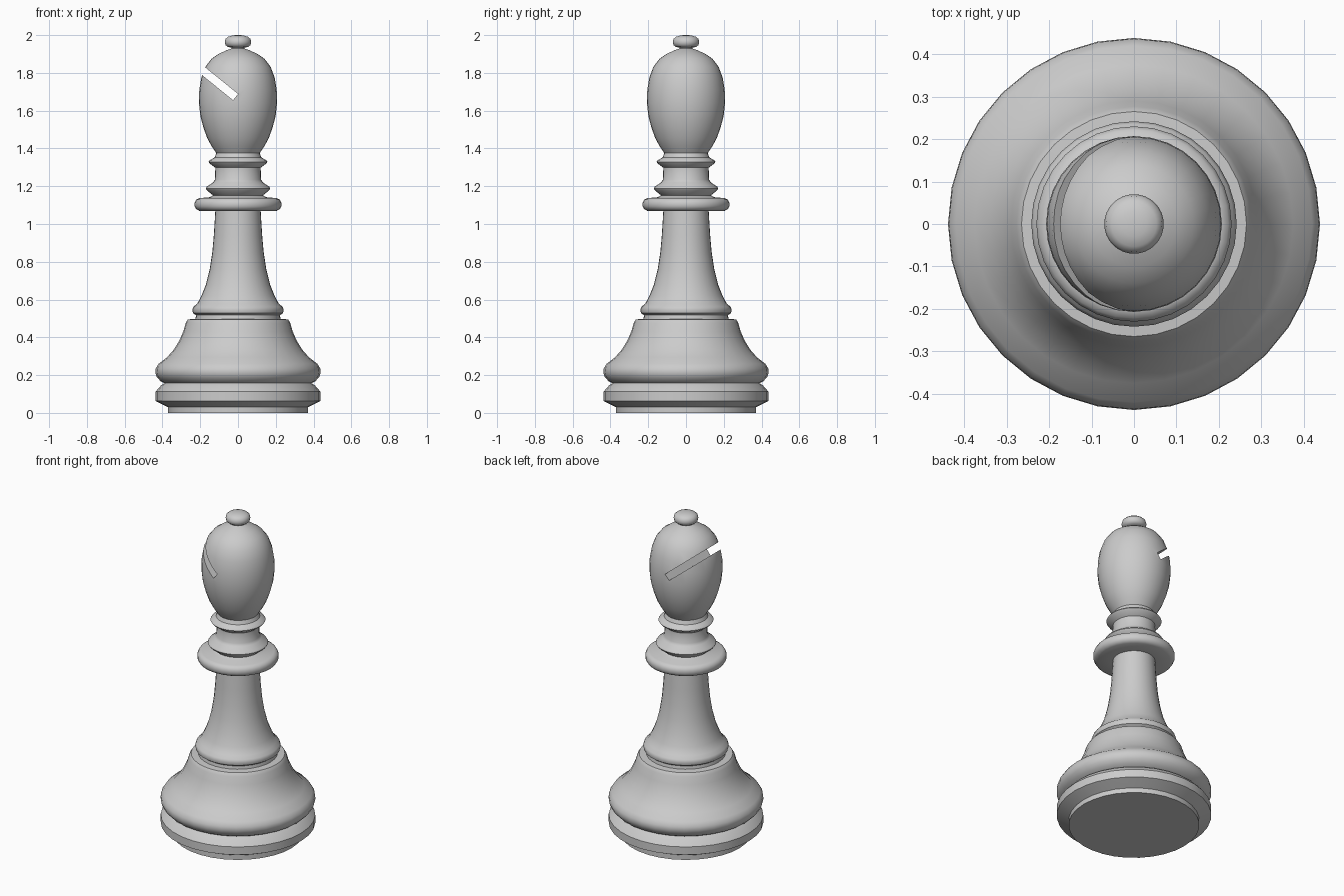
import bpy, bmesh, math

if "Cube" in bpy.data.objects:
    bpy.data.objects.remove(bpy.data.objects["Cube"])

SIDES = 32


def lathe(name, profile, cap_bottom=False, cap_top=False):
    """Turn a (radius, height) profile around the z axis."""
    bm = bmesh.new()
    rings = []
    for r, z in profile:
        rings.append([bm.verts.new((r * math.cos(2 * math.pi * i / SIDES),
                                    r * math.sin(2 * math.pi * i / SIDES), z))
                      for i in range(SIDES)])
    for a, b in zip(rings, rings[1:]):
        for i in range(SIDES):
            j = (i + 1) % SIDES
            bm.faces.new((a[i], a[j], b[j], b[i]))
    if cap_bottom:
        bm.faces.new(rings[0][::-1])
    if cap_top:
        bm.faces.new(rings[-1])
    mesh = bpy.data.meshes.new(name)
    bm.to_mesh(mesh)
    bm.free()
    obj = bpy.data.objects.new(name, mesh)
    bpy.context.collection.objects.link(obj)
    return obj


def activate(obj):
    bpy.ops.object.select_all(action='DESELECT')
    obj.select_set(True)
    bpy.context.view_layer.objects.active = obj


# Stepped foot and flared base
base = lathe("base", [
    (0.37, 0), (0.37, 0.03), (0.425, 0.057), (0.437, 0.063), (0.437, 0.112),
    (0.408, 0.145), (0.39, 0.157), (0.41, 0.168), (0.43, 0.19), (0.438, 0.212),
    (0.436, 0.235), (0.42, 0.26), (0.375, 0.295), (0.34, 0.335),
    (0.312, 0.38), (0.29, 0.43), (0.277, 0.475), (0.27, 0.488),
    (0.265, 0.495), (0.225, 0.498)], cap_bottom=True)

# Ringed stem
stem = lathe("stem", [
    (0.225, 0.498), (0.222, 0.517), (0.238, 0.528), (0.242, 0.545),
    (0.236, 0.562), (0.216, 0.578), (0.194, 0.62), (0.17, 0.68), (0.15, 0.76),
    (0.136, 0.85), (0.128, 0.94), (0.12, 1.07)])

# Wide disc and two narrow collars
collars = lathe("collars", [
    (0.12, 1.07), (0.205, 1.07), (0.222, 1.079), (0.23, 1.094), (0.23, 1.113),
    (0.222, 1.129), (0.205, 1.137), (0.15, 1.142), (0.132, 1.152),
    (0.165, 1.178), (0.171, 1.188), (0.165, 1.198), (0.132, 1.22),
    (0.122, 1.235), (0.12, 1.298), (0.15, 1.32), (0.156, 1.329),
    (0.15, 1.338), (0.124, 1.352), (0.115, 1.375)])

# Head with top knob
head = lathe("head", [
    (0.115, 1.375), (0.14, 1.412), (0.163, 1.455), (0.183, 1.51),
    (0.199, 1.57), (0.207, 1.64), (0.205, 1.71), (0.194, 1.775),
    (0.173, 1.832), (0.14, 1.875), (0.1, 1.902), (0.06, 1.92), (0.034, 1.929),
    (0.034, 1.934), (0.053, 1.937), (0.066, 1.947), (0.07, 1.963),
    (0.066, 1.98), (0.053, 1.991), (0.03, 1.998), (0.01, 2.0)],
    cap_bottom=True, cap_top=True)

# Slanted slot through the left of the head
ANGLE, LENGTH = math.radians(39), 0.4
bpy.ops.mesh.primitive_cube_add(
    size=1, rotation=(0, ANGLE, 0),
    location=(-0.013 - math.cos(ANGLE) * LENGTH / 2, 0,
              1.672 + math.sin(ANGLE) * LENGTH / 2))
cutter = bpy.context.object
cutter.name = "slot_cutter"
cutter.scale = (LENGTH, 1, 0.042)
cutter.hide_render = True
activate(head)
cut = head.modifiers.new("slot", 'BOOLEAN')
cut.operation = 'DIFFERENCE'
cut.solver = 'EXACT'
cut.object = cutter
bpy.ops.object.modifier_apply(modifier=cut.name)
bpy.data.objects.remove(cutter)

for part in (base, stem, collars, head):
    activate(part)
    bpy.ops.object.shade_smooth_by_angle(angle=math.radians(40))
